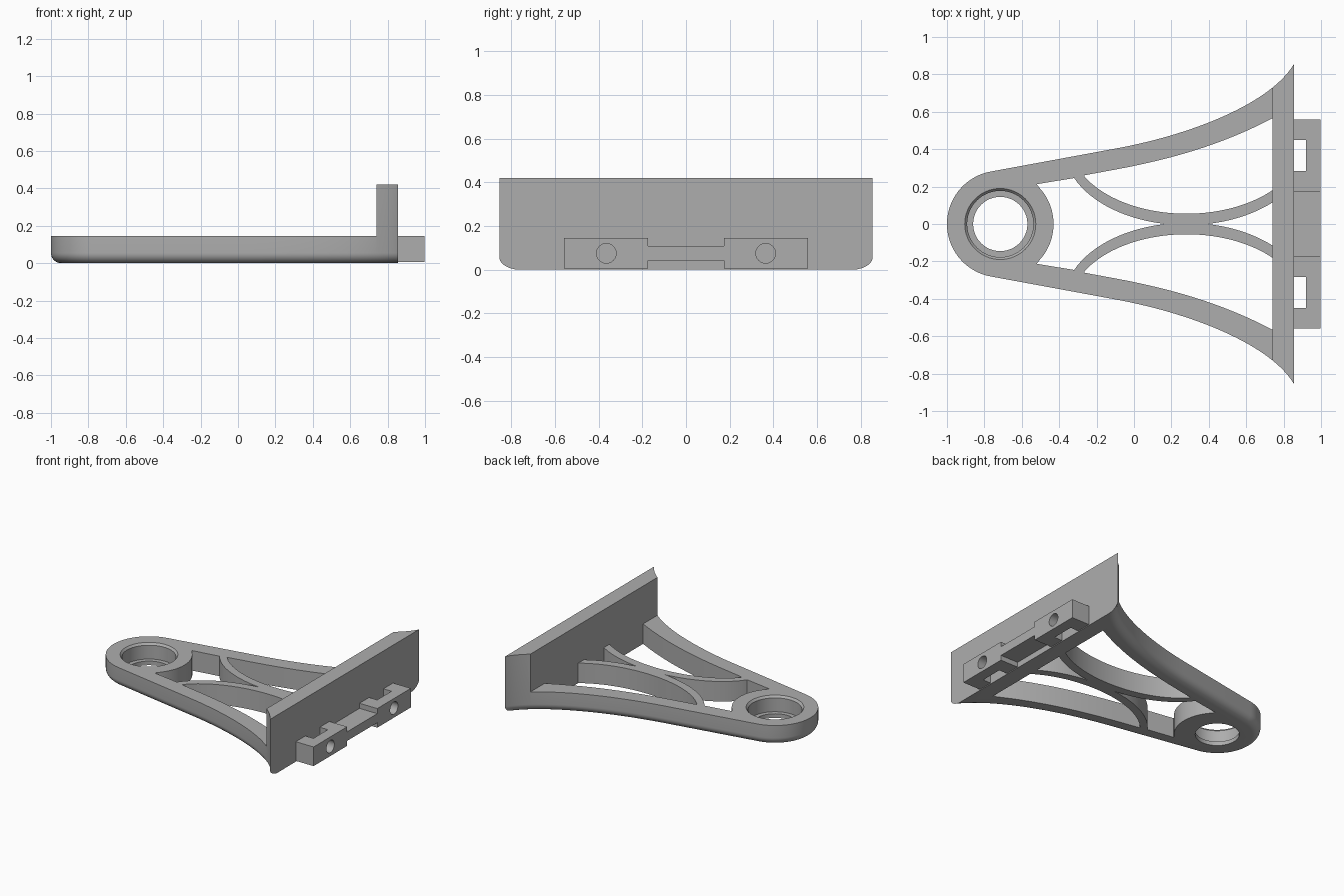
import bpy, bmesh, math
from mathutils import Vector
from mathutils.geometry import interpolate_bezier

cube = bpy.data.objects.get("Cube")
if cube:
    bpy.data.objects.remove(cube, do_unlink=True)

grey = bpy.data.materials.new("plain grey")
grey.use_nodes = True
GREY = (0.42, 0.42, 0.42, 1)
grey.diffuse_color = GREY
grey.node_tree.nodes["Principled BSDF"].inputs["Base Color"].default_value = GREY

RING_X, RING_R = -0.715, 0.285
FLOOR_H, WALL_H = 0.145, 0.42
WALL_IN, WALL_OUT = 0.74, 0.855
FILLET = 0.055


def finish(bm, name):
    bmesh.ops.recalc_face_normals(bm, faces=bm.faces)
    mesh = bpy.data.meshes.new(name)
    bm.to_mesh(mesh)
    bm.free()
    obj = bpy.data.objects.new(name, mesh)
    bpy.context.collection.objects.link(obj)
    mesh.materials.append(grey)
    return obj


def loft(name, rings):
    """Join stacked closed loops and cap both ends."""
    bm = bmesh.new()
    loops = [[bm.verts.new(p) for p in ring] for ring in rings]
    n = len(loops[0])
    for a, b in zip(loops, loops[1:]):
        for i in range(n):
            j = (i + 1) % n
            bm.faces.new((a[i], a[j], b[j], b[i]))
    bm.faces.new(loops[0])
    bm.faces.new(loops[-1])
    return finish(bm, name)


def prism(name, pts, z0=-0.1, z1=0.6):
    return loft(name, [[(p[0], p[1], z) for p in pts] for z in (z0, z1)])


def box(name, x0, x1, y0, y1, z0, z1):
    return prism(name, [(x0, y0), (x1, y0), (x1, y1), (x0, y1)], z0, z1)


def combine(obj, other, operation="DIFFERENCE"):
    mod = obj.modifiers.new("cut", "BOOLEAN")
    mod.operation, mod.solver, mod.object = operation, "EXACT", other
    bpy.context.view_layer.objects.active = obj
    bpy.ops.object.modifier_apply(modifier=mod.name)
    bpy.data.objects.remove(other, do_unlink=True)


def smooth(obj):
    bpy.ops.object.select_all(action="DESELECT")
    obj.select_set(True)
    bpy.context.view_layer.objects.active = obj
    bpy.ops.object.shade_smooth_by_angle(angle=math.radians(30))


def bezier(pts, count):
    return [p.to_2d() for p in interpolate_bezier(*[Vector((*p, 0)) for p in pts], count)]


def mirrored(pts):
    return [Vector((p[0], -p[1])) for p in reversed(pts)]


def ring_arc(a0, a1, count):
    angles = [math.radians(a0 + (a1 - a0) * i / count) for i in range(count + 1)]
    return [Vector((RING_X + RING_R * math.cos(a), RING_R * math.sin(a))) for a in angles]


# Outer outline: round nose, straight flank, flared tip
half = ring_arc(180, 100.5, 24)
half += bezier([(-0.1, 0.403), (0.35, 0.486), (0.74, 0.66), (0.855, 0.855)], 32)
half.append(half[-1] + (half[-1] - half[-2]).normalized() * 0.03)
outline = mirrored(half)[:-1] + half


def inset(pts, d):
    out = []
    for i, p in enumerate(pts):
        t = (pts[min(i + 1, len(pts) - 1)] - pts[max(i - 1, 0)]).normalized()
        out.append(p + Vector((t.y, -t.x)) * d)
    return out


# Solid body with a rounded lower edge
rings = []
for i in range(9):
    a = math.pi / 2 * i / 8
    z = FILLET * (1 - math.cos(a))
    rings.append([(p.x, p.y, z) for p in inset(outline, FILLET * (1 - math.sin(a)))])
rings.append([(p.x, p.y, WALL_H) for p in outline])
bracket = loft("bracket_body", rings)

# Windows between flanks, ribs and ring
RIB_X = 0.28


def rib_edge(base, a, b, x0, x1, count=28):
    xs = [x0 + (x1 - x0) * i / count for i in range(count + 1)]
    return [Vector((x, base + b * (1 - math.sqrt(1 - ((x - RIB_X) / a) ** 2)))) for x in xs]


flank = bezier([(-0.1, 0.291), (0.25, 0.356), (0.5, 0.44), (WALL_IN, 0.565)], 24)
side = rib_edge(0.055, 0.62, 0.38, -0.265, WALL_IN) + flank[::-1] + [Vector((-0.265, 0.2605))]
combine(bracket, prism("side_window_cutter", side))
combine(bracket, prism("side_window_cutter", mirrored(side)))

low = (-0.006, 0.655, 0.42)
touch = low[1] * math.sqrt(1 - (1 + low[0] / low[2]) ** 2)
nose = [Vector((-0.52, 0.213))] + rib_edge(*low, -0.32, RIB_X - touch)
nose[-1].y = 0
arc = ring_arc(-46, 46, 24)
combine(bracket, prism("nose_window_cutter", nose + mirrored(nose)[1:] + arc[1:-1]))

tail = rib_edge(*low, RIB_X + touch, WALL_IN, 14)
tail[0].y = 0
combine(bracket, prism("tail_window_cutter", tail + mirrored(tail)[:-1]))

# Trim to a low frame and a tall end wall
combine(bracket, box("top_trim", -1.5, WALL_IN, -1.5, 1.5, FLOOR_H, 1))
combine(bracket, box("end_trim", WALL_OUT, 1.5, -1.5, 1.5, -1, 1))

# Stepped, chamfered round socket
profile = [(0.145, -0.1), (0.145, 0.03), (0.177, 0.03), (0.177, 0.13), (0.19, FLOOR_H), (0.19, 0.3)]
N = 64
socket = [[(RING_X + r * math.cos(math.tau * i / N), r * math.sin(math.tau * i / N), z)
           for i in range(N)] for r, z in profile]
combine(bracket, loft("socket_cutter", socket))
smooth(bracket)

# Mounting blocks with a slot and a screw hole each
for s, label in ((1, "left"), (-1, "right")):
    block = box(label + "_mount_block", 0.85, 0.998, *sorted((s * 0.173, s * 0.558)), 0.006, FLOOR_H)
    combine(block, box("slot_cutter", 0.8, 0.92, *sorted((s * 0.283, s * 0.448)), -0.1, 0.3))
    circle = [(math.cos(math.tau * i / 32), math.sin(math.tau * i / 32)) for i in range(32)]
    hole = [[(x, s * 0.365 + 0.045 * c, 0.075 + 0.045 * d) for c, d in circle] for x in (0.9, 1.1)]
    combine(block, loft("hole_cutter", hole))
    smooth(block)

# Thin bar joining the blocks
box("mount_bar", 0.85, 0.998, -0.173, 0.173, 0.042, 0.108)
